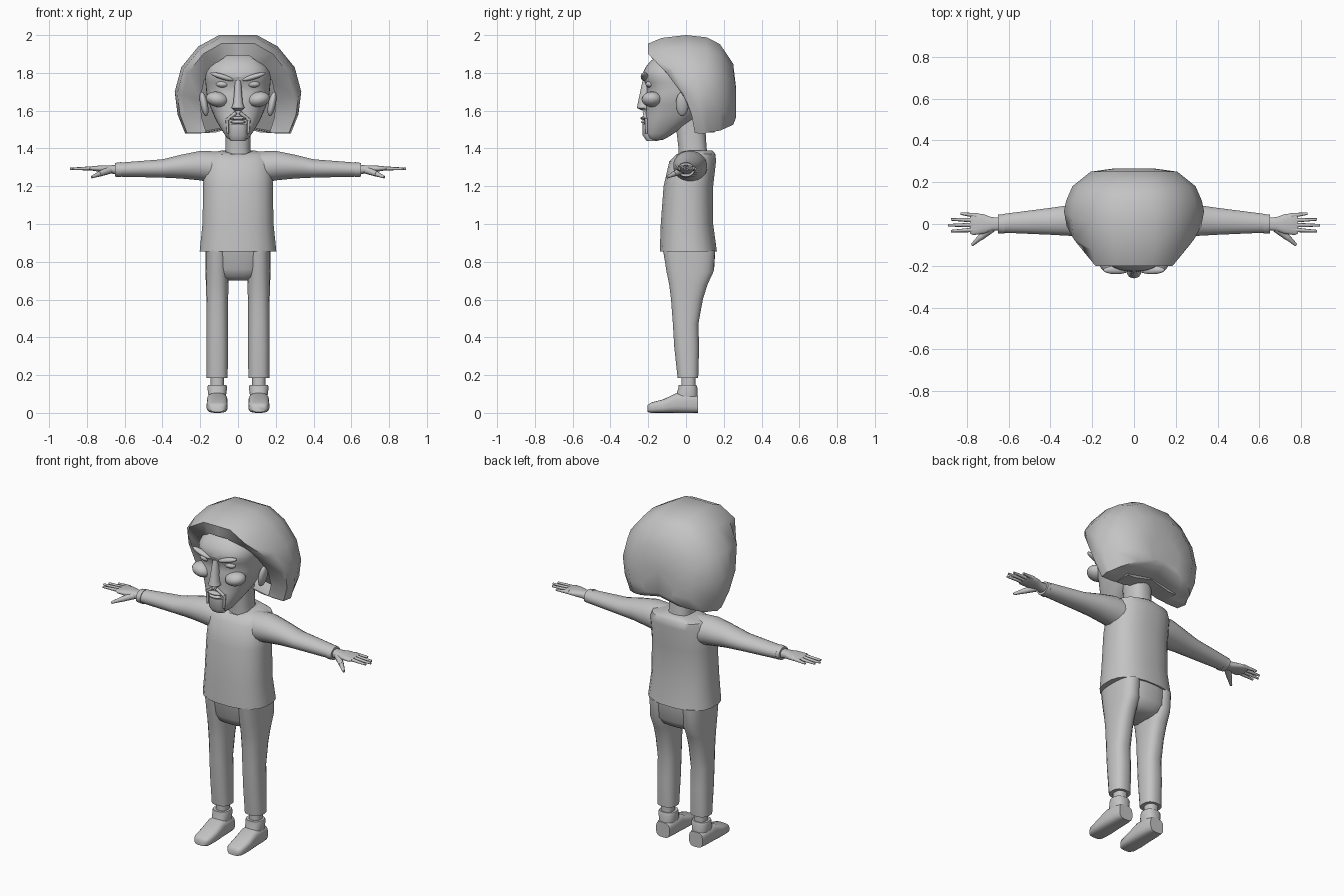
import bpy, bmesh, math
from mathutils import Vector, Matrix

cube = bpy.data.objects.get("Cube")
if cube:
    bpy.data.objects.remove(cube)

tone = .55
grey = (tone, tone, tone, 1)
clay = bpy.data.materials.new("plain grey")
clay.use_nodes = True
clay.diffuse_color = grey
clay.node_tree.nodes["Principled BSDF"].inputs["Base Color"].default_value = grey
parts = []


def finish(name, bm):
    bmesh.ops.recalc_face_normals(bm, faces=bm.faces)
    mesh = bpy.data.meshes.new(name)
    bm.to_mesh(mesh)
    bm.free()
    mesh.materials.append(clay)
    ob = bpy.data.objects.new(name, mesh)
    bpy.context.collection.objects.link(ob)
    parts.append(ob)
    return ob


def loft(name, rings):
    """Skin closed rings of equal length and cap both ends."""
    bm = bmesh.new()
    loops = [[bm.verts.new(point) for point in ring] for ring in rings]
    for lower, upper in zip(loops, loops[1:]):
        for i in range(len(lower)):
            bm.faces.new((lower[i - 1], lower[i], upper[i], upper[i - 1]))
    bm.faces.new(loops[0])
    bm.faces.new(loops[-1])
    return finish(name, bm)


def bulge(value, power):
    return math.copysign(abs(value) ** (2 / power), value)


def tube(name, axis, rows, middle=0, power=2.5, count=20, side=1):
    """Each row holds position on the axis, half width, then low and high limits."""
    rings = []
    for along, width, low, high in rows:
        ring = []
        for k in range(count):
            turn = math.tau * (k + .5) / count
            across = middle + width * bulge(math.cos(turn), power)
            other = (low + high + (high - low) * bulge(math.sin(turn), power)) / 2
            if axis == "x":
                point = (along, across, other)
            elif axis == "y":
                point = (across, along, other)
            else:
                point = (across, other, along)
            ring.append(Vector(point) * Vector((side, 1, 1)))
        rings.append(ring)
    return loft(name, rings)


def rod(name, start, end, thick, thin, side):
    flip = Vector((side, 1, 1))
    start, end = Vector(start) * flip, Vector(end) * flip
    reach = end - start
    turn = reach.to_track_quat("Z", "Y").to_matrix().to_4x4()
    bm = bmesh.new()
    bmesh.ops.create_cone(bm, cap_ends=True, segments=8, radius1=thick, radius2=thin,
                          depth=reach.length,
                          matrix=Matrix.Translation((start + end) / 2) @ turn)
    finish(name, bm)


def ball(name, center, size, side=1, tilt=0):
    place = Matrix.Translation(Vector(center) * Vector((side, 1, 1)))
    turn = Matrix.Rotation(tilt * side, 4, "Y")
    bm = bmesh.new()
    bmesh.ops.create_uvsphere(bm, u_segments=16, v_segments=10, radius=1,
                              matrix=place @ turn @ Matrix.Diagonal((*size, 1)))
    finish(name, bm)


# Hair: one front outline, scaled into rings from the face opening to the round back
outline = [(0, 2), (.1, 2), (.21, 1.94), (.3, 1.83), (.335, 1.7), (.32, 1.58),
           (.28, 1.48), (.2, 1.48), (0, 1.52)]
outline += [(-x, z) for x, z in outline[-2:0:-1]]


def hair_ring(wide, tall, pivot, depth):
    ring = [(x * wide, pivot + (z - pivot) * tall) for x, z in outline]
    return [(x, depth(z), z) for x, z in ring]


def hairline(z):
    rise = max(0, z - 1.5) / .4
    return max(-.2, .05 - .25 * rise ** 1.7)


def widest(z):
    return .1 - (z - 1.5) / 5


def flat(depth):
    return lambda z: depth


loft("hair", [
    hair_ring(.6, .78, 1.5, lambda z: hairline(z) + .1),
    hair_ring(.6, .78, 1.5, hairline),
    hair_ring(.88, .91, 1.5, hairline),
    hair_ring(.96, .97, 1.5, lambda z: (hairline(z) + widest(z)) / 2 - .03),
    hair_ring(1, 1, 1.5, widest),
    hair_ring(.97, .97, 1.6, flat(.11)),
    hair_ring(.88, .88, 1.6, flat(.18)),
    hair_ring(.62, .62, 1.6, flat(.25)),
    hair_ring(.3, .3, 1.6, flat(.265))])

# Head and neck
head = tube("head", "z", [
    (1.44, .05, -.2, -.12), (1.47, .07, -.22, -.08), (1.55, .12, -.22, .05),
    (1.6, .14, -.21, .1), (1.67, .17, -.22, .14), (1.72, .17, -.2, .14),
    (1.78, .18, -.24, .14), (1.83, .17, -.22, .13), (1.89, .12, -.17, .1),
    (1.92, .05, -.06, .05)])
smoothing = head.modifiers.new("smoothing", "SUBSURF")
smoothing.levels = smoothing.render_levels = 1
tube("neck", "z", [(1.34, .075, -.04, .12), (1.4, .066, -.04, .11), (1.56, .07, -.06, .1)])

# Facial features
tube("nose", "z", [(1.6, .02, -.23, -.18), (1.615, .036, -.26, -.18),
                   (1.64, .026, -.255, -.18), (1.76, .016, -.23, -.18)], count=10)
tube("goatee", "z", [(1.44, .04, -.21, -.15), (1.47, .05, -.23, -.15), (1.53, .05, -.23, -.15)])
ball("lower_lip", (0, -.215, 1.54), (.04, .024, .01))
ball("upper_lip", (0, -.215, 1.56), (.045, .027, .01))
for side, word in ((1, "left_"), (-1, "right_")):
    ball(word + "cheek", (.11, -.18, 1.66), (.06, .055, .04), side, -.2)
    ball(word + "eye", (.08, -.19, 1.74), (.036, .024, .018), side)
    ball(word + "brow", (.085, -.22, 1.78), (.065, .02, .014), side, -.3)
    ball(word + "ear", (.18, -.02, 1.635), (.02, .034, .066), side, .2)
    rod(word + "moustache", (.01, -.22, 1.59), (.058, -.21, 1.55), .01, .009, side)
    rod(word + "moustache_tip", (.058, -.21, 1.56), (.054, -.21, 1.48), .009, .006, side)

# Sweater body with a dipped neckline
body = tube("sweater", "z", [
    (.855, .205, -.14, .165), (1, .19, -.135, .145), (1.2, .186, -.12, .145),
    (1.33, .185, -.09, .16), (1.37, .165, -.05, .157), (1.39, .085, -.045, .14)])
for vert in body.data.vertices:
    if vert.co.z > 1.38 and vert.co.y < .05:
        vert.co.z -= .035 * max(0, 1 - abs(vert.co.x) / .085)

# Trouser seat
tube("trouser_seat", "z", [(.7, .06, -.05, .09), (.72, .13, -.085, .125),
                           (.76, .165, -.105, .15), (.87, .17, -.125, .157)])

for side, word in ((1, "left_"), (-1, "right_")):
    # Sleeve with its cuff, tapering backwards to forwards along the arm
    sleeve = tube(word + "sleeve", "x", [
        (.1, .09, 1.21, 1.385), (.2, .09, 1.23, 1.388), (.3, .075, 1.24, 1.368),
        (.4, .065, 1.245, 1.343), (.63, .045, 1.25, 1.325)], power=2, side=side)
    for vert in sleeve.data.vertices:
        vert.co.y += .03 * (1 - abs(vert.co.x) / .7)
    tube(word + "cuff", "x", [(.62, .047, 1.247, 1.328), (.65, .045, 1.25, 1.324)],
         power=2, side=side)

    # Hand with four fingers and a thumb
    tube(word + "hand", "x", [
        (.64, .031, 1.262, 1.312), (.68, .033, 1.268, 1.311), (.72, .047, 1.274, 1.311),
        (.77, .054, 1.282, 1.306), (.785, .045, 1.287, 1.302)], side=side)
    for i, finger in enumerate(("little", "ring", "middle", "index")):
        spread = .05 - .028 * i
        tip = .89 - .015 * (i - 2) ** 2
        rod(word + finger + "_finger", (.75, spread * .8, 1.295), (tip, spread, 1.292),
            .012, .006, side)
    rod(word + "thumb_base", (.68, -.02, 1.285), (.735, -.065, 1.265), .02, .015, side)
    rod(word + "thumb", (.73, -.06, 1.267), (.775, -.1, 1.248), .015, .007, side)

    # Trouser leg, ankle and shoe
    hip = .11
    tube(word + "trouser_leg", "z", [
        (.185, .056, -.045, .065), (.35, .057, -.063, .07), (.47, .057, -.07, .066),
        (.6, .058, -.08, .09), (.68, .061, -.09, .115), (.75, .062, -.105, .148),
        (.86, .062, -.122, .155)], hip, side=side)
    tube(word + "ankle", "z", [(.12, .035, -.025, .05), (.2, .035, -.025, .05)], hip, side=side)
    tube(word + "shoe_top", "z", [(.03, .05, -.07, .064), (.09, .047, -.055, .062),
                                  (.135, .053, -.04, .06), (.147, .049, -.04, .056)],
         hip, side=side)
    tube(word + "shoe", "y", [
        (-.205, .035, .005, .04), (-.185, .05, 0, .055), (-.12, .056, 0, .072),
        (-.05, .055, 0, .105), (.03, .052, 0, .1), (.064, .045, 0, .09)],
         hip, power=3.2, side=side)

bpy.ops.object.select_all(action="DESELECT")
for ob in parts:
    ob.select_set(True)
bpy.context.view_layer.objects.active = head
bpy.ops.object.shade_smooth_by_angle(angle=math.radians(55))
